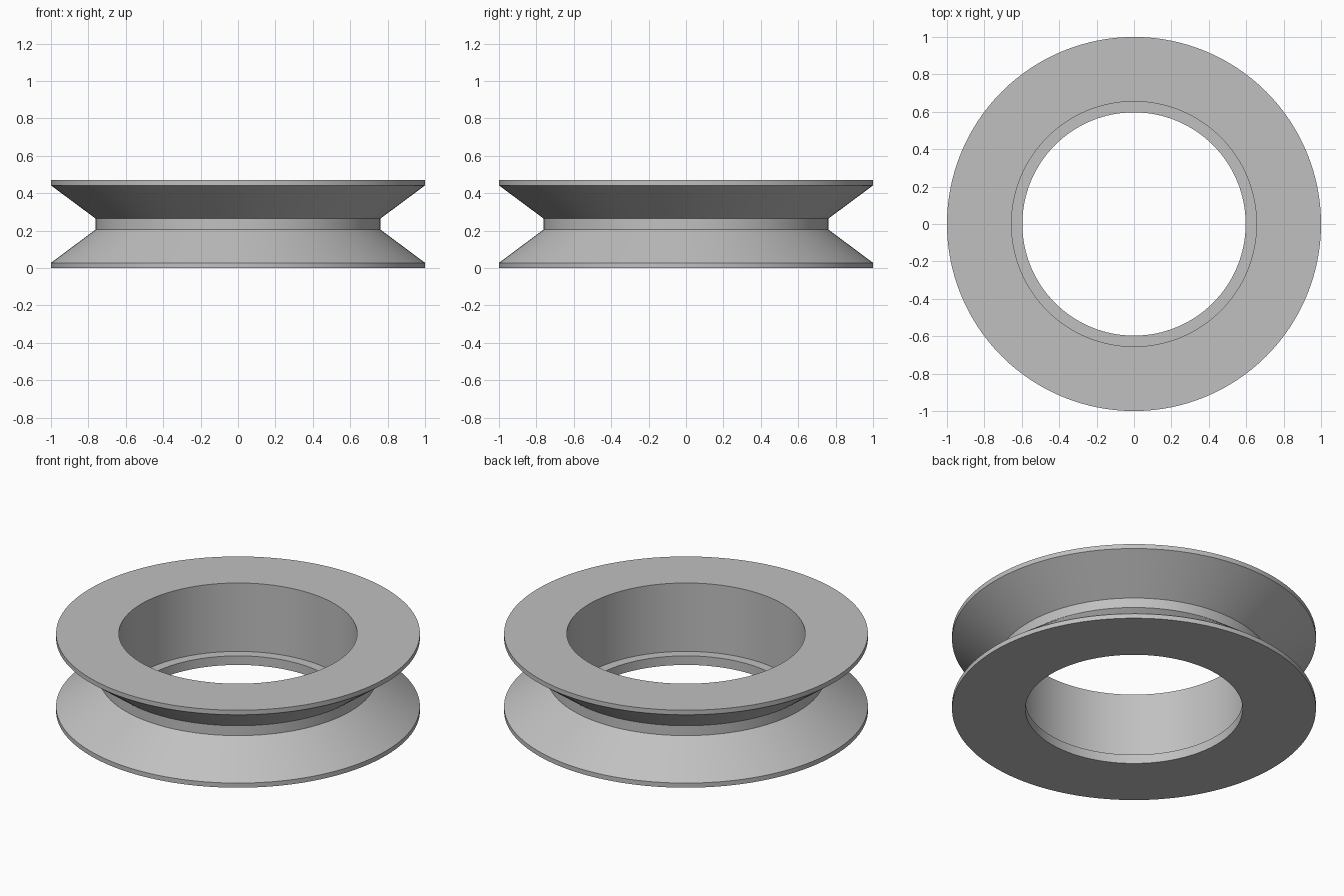
import bpy
import bmesh
import math

cube = bpy.data.objects.get("Cube")
if cube:
    bpy.data.objects.remove(cube, do_unlink=True)

# One plain grey for the whole ring
grey = bpy.data.materials.new("light grey")
colour = (0.53, 0.53, 0.53, 1)
grey.use_nodes = True
grey.diffuse_color = colour
grey.node_tree.nodes["Principled BSDF"].inputs["Base Color"].default_value = colour

# Cross-section (radius, height): grooved outside, stepped bore inside
HEIGHT, RIM, GROOVE = 0.47, 0.028, 0.205
BORE, LIP, STEP = 0.655, 0.597, 0.055
NECK = 0.762
profile = [
    (LIP, 0), (1, 0), (1, RIM),
    (NECK, GROOVE), (NECK, HEIGHT - GROOVE),
    (1, HEIGHT - RIM), (1, HEIGHT),
    (BORE, HEIGHT), (BORE, STEP), (LIP, STEP),
]

# Revolve the closed cross-section
bm = bmesh.new()
verts = [bm.verts.new((r, 0, z)) for r, z in profile]
edges = [bm.edges.new((a, b)) for a, b in zip(verts, verts[1:] + verts[:1])]
bmesh.ops.spin(bm, geom=verts + edges, cent=(0, 0, 0), axis=(0, 0, 1),
               angle=math.tau, steps=128, use_merge=True)
bmesh.ops.remove_doubles(bm, verts=bm.verts, dist=0.0001)
bmesh.ops.recalc_face_normals(bm, faces=bm.faces)

mesh = bpy.data.meshes.new("pulley_ring")
bm.to_mesh(mesh)
bm.free()
mesh.materials.append(grey)
ring = bpy.data.objects.new("pulley_ring", mesh)
bpy.context.collection.objects.link(ring)

# Smooth walls with crisp rims
bpy.ops.object.select_all(action="DESELECT")
ring.select_set(True)
bpy.context.view_layer.objects.active = ring
bpy.ops.object.shade_smooth_by_angle(angle=math.radians(30))
